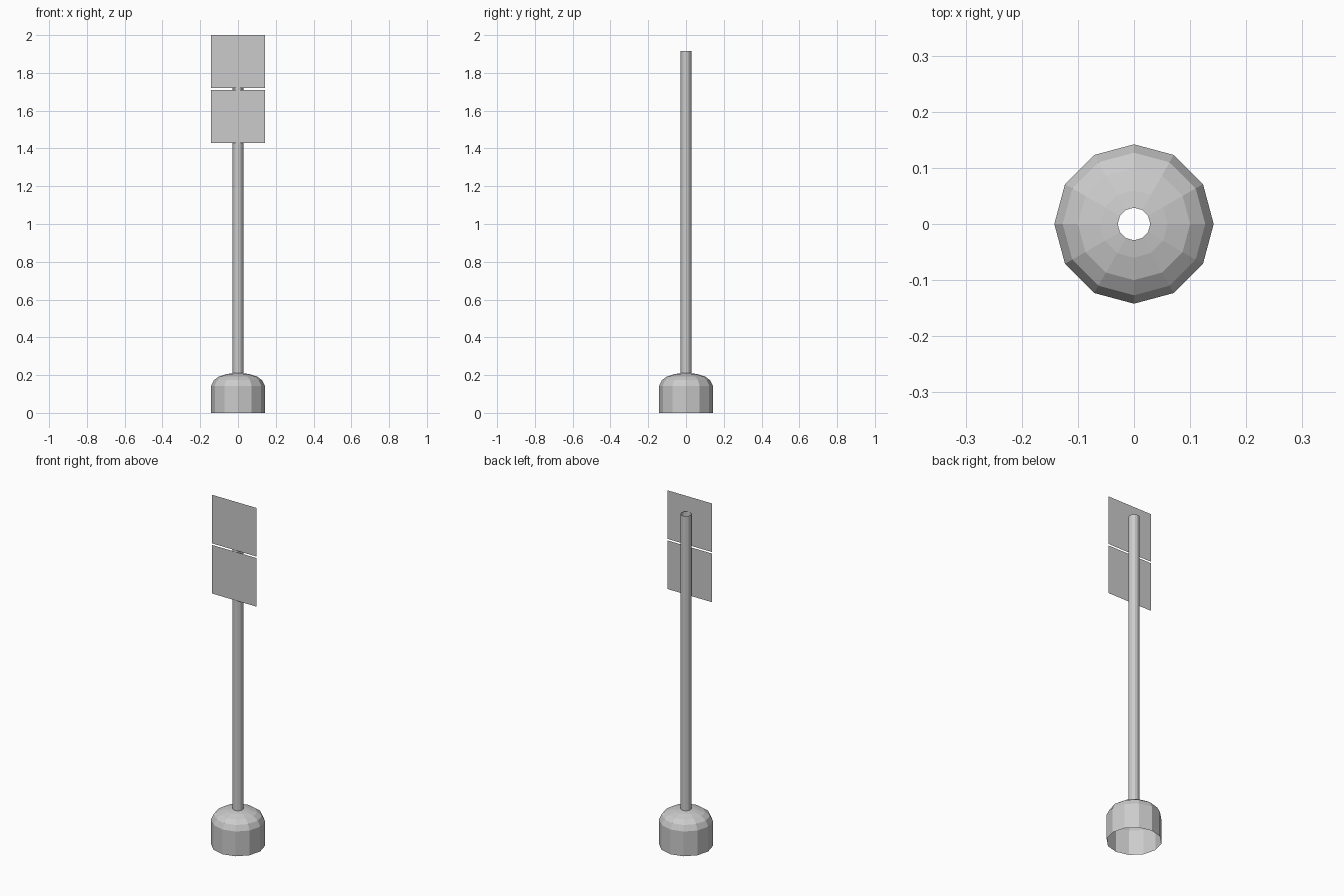
import bpy
import math

if "Cube" in bpy.data.objects:
    bpy.data.objects.remove(bpy.data.objects["Cube"])

SIDES = 12


def add_object(name, verts, faces):
    mesh = bpy.data.meshes.new(name)
    mesh.from_pydata(verts, [], faces)
    obj = bpy.data.objects.new(name, mesh)
    bpy.context.collection.objects.link(obj)
    return obj


def lathe(name, profile):
    """Spin (radius, z) points, listed bottom to top, into an open shell."""
    verts = [(r * math.cos(math.tau * i / SIDES), r * math.sin(math.tau * i / SIDES), z)
             for r, z in profile for i in range(SIDES)]
    faces = []
    for k in range(len(profile) - 1):
        for i in range(SIDES):
            j = (i + 1) % SIDES
            a, b = k * SIDES, (k + 1) * SIDES
            faces.append((a + i, a + j, b + j, b + i))
    return add_object(name, verts, faces)


def panel(name, z0, z1, half=0.142, y=-0.034):
    """Thin upright sign facing the front."""
    return add_object(name, [(-half, y, z0), (half, y, z0), (half, y, z1), (-half, y, z1)],
                      [(0, 1, 2, 3)])


# Weighted foot: straight wall and domed top, open underneath
lathe("base", [(0.142, 0), (0.142, 0.143), (0.127, 0.174), (0.1, 0.193),
               (0.06, 0.205), (0.029, 0.21)])

# Hollow post
lathe("post", [(0.029, 0.208), (0.029, 1.915)])

# Two stacked sign panels with a narrow gap
panel("lower_sign", 1.429, 1.71)
panel("upper_sign", 1.719, 2.0)
